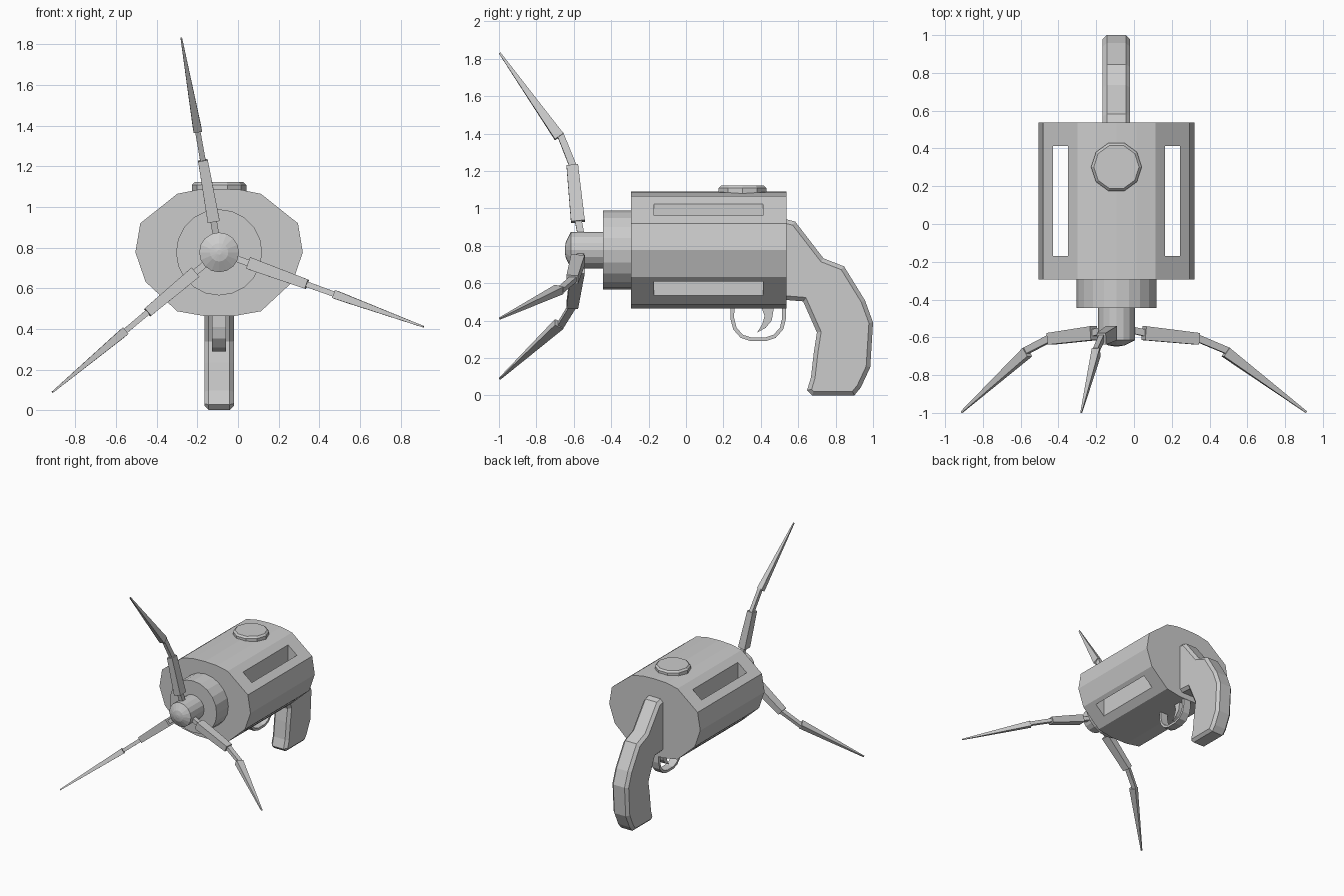
import bpy, bmesh, math
from mathutils import Vector

if "Cube" in bpy.data.objects:
    bpy.data.objects.remove(bpy.data.objects["Cube"])

CX, CZ = -0.093, 0.777   # main axis, running along y


def finish(name, bm):
    bmesh.ops.recalc_face_normals(bm, faces=bm.faces)
    me = bpy.data.meshes.new(name)
    bm.to_mesh(me)
    bm.free()
    ob = bpy.data.objects.new(name, me)
    bpy.context.collection.objects.link(ob)
    return ob


def loft(name, rings):
    """Skin a list of equal-length point rings and cap both ends."""
    bm = bmesh.new()
    vs = [[bm.verts.new(p) for p in ring] for ring in rings]
    n = len(vs[0])
    for a, b in zip(vs, vs[1:]):
        for i in range(n):
            j = (i + 1) % n
            bm.faces.new((a[i], a[j], b[j], b[i]))
    bm.faces.new(vs[0])
    bm.faces.new(vs[-1])
    return finish(name, bm)


def side_profile(name, pts, half):
    return loft(name, [[(CX + s * half, y, z) for y, z in pts] for s in (-1, 1)])


def round_y(name, stations, n):
    """Round part along y from (y, radius) stations."""
    angs = [2 * math.pi * i / n for i in range(n)]
    return loft(name, [[(CX + r * math.cos(a), y, CZ + r * math.sin(a)) for a in angs]
                       for y, r in stations])


def box(name, lo, hi):
    return loft(name, [[(lo[0], lo[1], z), (hi[0], lo[1], z), (hi[0], hi[1], z), (lo[0], hi[1], z)]
                       for z in (lo[2], hi[2])])


# faceted body, mirrored half outline
half = [(0.107, 1.085), (0.206, 1.065), (0.388, 0.92), (0.412, 0.777),
        (0.362, 0.632), (0.206, 0.487), (0.075, 0.464)]
outline = [(CX + x, z) for x, z in half] + [(CX - x, z) for x, z in reversed(half)]
outline.append((CX, 1.09))
body = loft("body", [[(x, y, z) for x, z in outline] for y in (-0.294, 0.537)])

# vertical slots cut through both sides
for s in (-1, 1):
    a, b = sorted((CX + s * 0.257, CX + s * 0.337))
    cutter = box("slot_cutter", (a, -0.17, 0.2), (b, 0.413, 1.3))
    cutter.hide_render = True
    cutter.hide_set(True)
    mod = body.modifiers.new("slot", "BOOLEAN")
    mod.object = cutter
    mod.operation = 'DIFFERENCE'
    mod.solver = 'EXACT'

# collar and hub
round_y("collar", [(-0.445, 0.212), (-0.28, 0.212)], 20)
round_y("hub", [(-0.648, 0.012), (-0.642, 0.045), (-0.615, 0.098), (-0.43, 0.098)], 16)

# top button
angs = [2 * math.pi * i / 10 for i in range(10)]
loft("top_button", [[(CX + r * math.cos(a), 0.302 + r * math.sin(a), z) for a in angs]
                    for z, r in ((1.05, 0.134), (1.108, 0.134), (1.122, 0.12))])

# grip with bevelled rim
grip = side_profile("grip", [
    (0.50, 0.945), (0.535, 0.942), (0.583, 0.93), (0.735, 0.733), (0.845, 0.69), (0.957, 0.508),
    (1.0, 0.39), (0.985, 0.15), (0.935, 0.043), (0.9, 0.0), (0.674, 0.0),
    (0.647, 0.027), (0.668, 0.096), (0.684, 0.235), (0.70, 0.337),
    (0.626, 0.503), (0.50, 0.513)], 0.073)
bev = grip.modifiers.new("rim", "BEVEL")
bev.width = 0.022
bev.segments = 1
bev.limit_method = 'ANGLE'
bev.angle_limit = math.radians(75)

# trigger guard: U-shaped band
mid = [(-0.138, 0.49), (-0.138, 0.41), (-0.125, 0.358), (-0.088, 0.316), (-0.04, 0.3)]
mid += [(-y, z) for y, z in reversed(mid)]
rings = []
for i, p in enumerate(mid):
    q0, q1 = mid[max(i - 1, 0)], mid[min(i + 1, len(mid) - 1)]
    t = Vector((q1[0] - q0[0], q1[1] - q0[1])).normalized() * 0.01
    rings.append([(CX + sx * 0.034, 0.386 + p[0] + sn * -t.y, p[1] + sn * t.x)
                  for sx, sn in ((-1, -1), (1, -1), (1, 1), (-1, 1))])
loft("trigger_guard", rings)

# trigger
side_profile("trigger", [(0.40, 0.48), (0.42, 0.425), (0.408, 0.38), (0.38, 0.337),
                         (0.425, 0.36), (0.458, 0.40), (0.472, 0.48)], 0.022)


def strut(name, ang, p0, w0, t0, p1, w1, t1):
    """Tapered bar between two (radius, y) points, on a spoke at ang."""
    rad = Vector((math.cos(ang), 0, math.sin(ang)))
    side = Vector((-math.sin(ang), 0, math.cos(ang)))
    yv = Vector((0, 1, 0))
    a, b = [Vector((CX, 0, CZ)) + rad * p[0] + yv * p[1] for p in (p0, p1)]
    d = (b - a).normalized()
    nrm = d.cross(side)
    loft(name, [[c + side * (i * w / 2) + nrm * (j * t / 2)
                 for i, j in ((-1, -1), (1, -1), (1, 1), (-1, 1))]
                for c, w, t in ((a, w0, t0), (b, w1, t1))])


# three jointed prongs
for k in range(3):
    a = math.radians(100 + 120 * k)
    strut(f"prong_root_{k}", a, (0.05, -0.555), 0.032, 0.036, (0.18, -0.58), 0.032, 0.036)
    strut(f"prong_base_{k}", a, (0.155, -0.578), 0.06, 0.074, (0.46, -0.608), 0.048, 0.062)
    strut(f"prong_link_{k}", a, (0.44, -0.598), 0.028, 0.038, (0.63, -0.673), 0.026, 0.036)
    strut(f"prong_tip_{k}", a, (0.615, -0.678), 0.042, 0.055, (1.07, -0.996), 0.008, 0.01)
